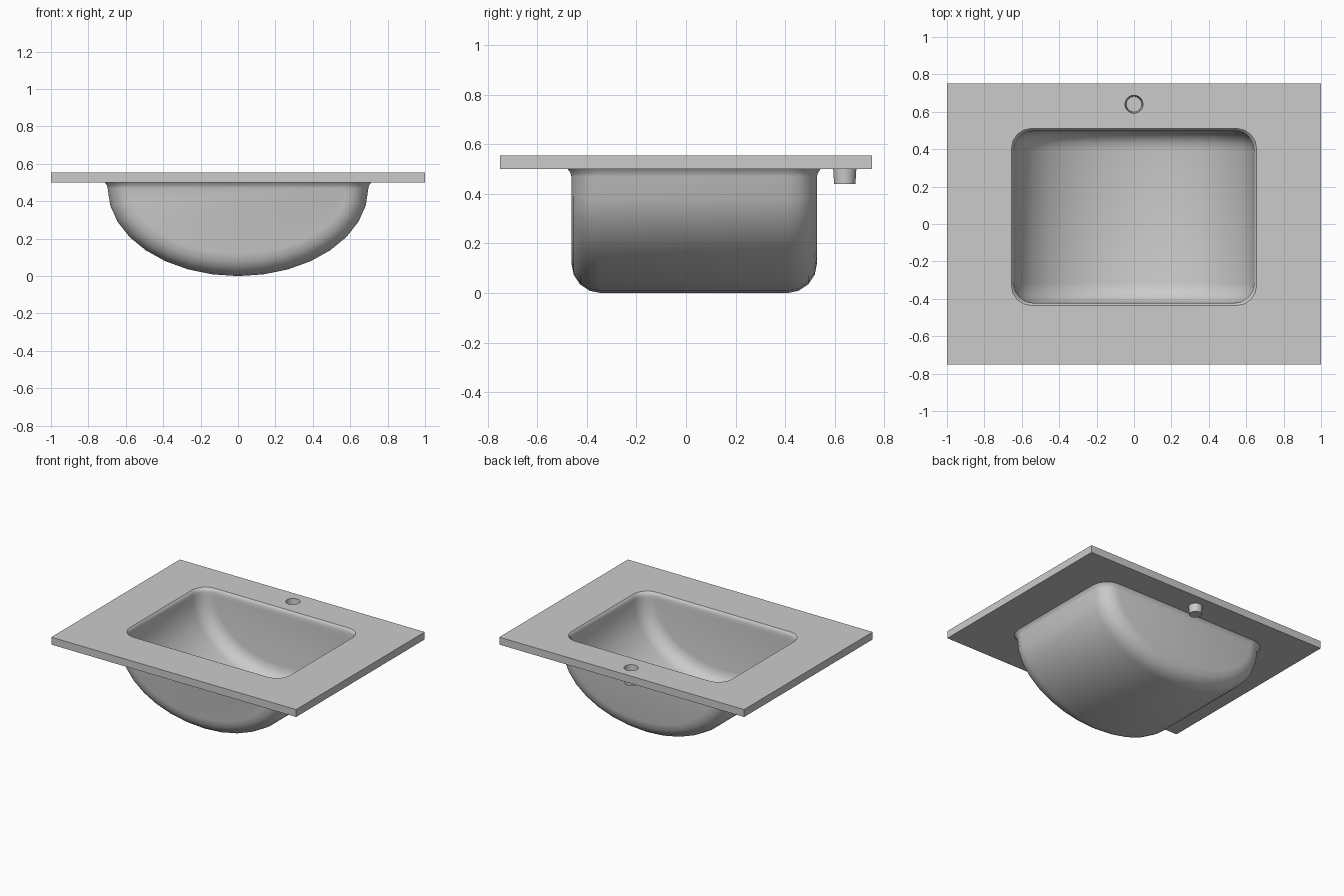
import bpy, bmesh, math

if "Cube" in bpy.data.objects:
    bpy.data.objects.remove(bpy.data.objects["Cube"])


def make_object(name, bm):
    bmesh.ops.recalc_face_normals(bm, faces=bm.faces)
    mesh = bpy.data.meshes.new(name)
    bm.to_mesh(mesh)
    bm.free()
    obj = bpy.data.objects.new(name, mesh)
    bpy.context.collection.objects.link(obj)
    return obj


def basin_solid(name, a, b, zc, y0, y1, r, collar, arc=16, seg=4):
    """Half-elliptic trough along y with rounded ends; collar = (z, flare) loops."""
    bm = bmesh.new()
    angles = [math.pi / 2 * i / seg for i in range(seg + 1)]
    stations = [(y0 + r * (1 - math.sin(t)), r * (1 - math.cos(t))) for t in reversed(angles)]
    stations += [(y1 - r * (1 - math.sin(t)), r * (1 - math.cos(t))) for t in angles]
    # order each end from the flat cap inwards
    stations = sorted(stations, key=lambda s: s[0])
    rings = []
    for y, d in stations:
        ring = []
        for i in range(arc + 1):
            t = math.pi * (i / arc - 0.5)
            ring.append(bm.verts.new(((a - d) * math.sin(t), y, zc - (b - d) * math.cos(t))))
        rings.append(ring)
    for p, q in zip(rings, rings[1:]):
        for i in range(arc):
            bm.faces.new((p[i], p[i + 1], q[i + 1], q[i]))
    bm.faces.new(rings[0])
    bm.faces.new(rings[-1])

    # collar that flares out around the rim
    rim = [g[-1] for g in rings] + [g[0] for g in reversed(rings)]
    base = [v.co.copy() for v in rim]
    cy, half = (y0 + y1) / 2, (y1 - y0) / 2
    n = len(rim)
    for z, f in collar:
        loop = [bm.verts.new((c.x * (1 + f / a), cy + (c.y - cy) * (1 + f / half), z)) for c in base]
        for i in range(n):
            j = (i + 1) % n
            bm.faces.new((rim[i], rim[j], loop[j], loop[i]))
        rim = loop
    bm.faces.new(rim)
    return make_object(name, bm)


def cone(name, r_low, r_high, z0, z1, y):
    bm = bmesh.new()
    bmesh.ops.create_cone(bm, cap_ends=True, segments=32, radius1=r_low, radius2=r_high, depth=z1 - z0)
    bmesh.ops.translate(bm, verts=bm.verts, vec=(0, y, (z0 + z1) / 2))
    return make_object(name, bm)


# Countertop slab
bm = bmesh.new()
bmesh.ops.create_cube(bm, size=1)
bmesh.ops.scale(bm, verts=bm.verts, vec=(2, 1.5, 0.055))
bmesh.ops.translate(bm, verts=bm.verts, vec=(0, 0, 0.5275))
sink = make_object("sink_basin", bm)

# Bowl body, tap socket, and the hollows cut from them
outer = basin_solid("bowl_outer", 0.697, 0.47, 0.47, -0.462, 0.528, 0.12,
                    [(0.485, 0.004), (0.5, 0.015), (0.525, 0.015)])
socket = cone("tap_socket", 0.043, 0.048, 0.44, 0.52, 0.64)
inner = basin_solid("bowl_hollow", 0.642, 0.475, 0.505, -0.422, 0.497, 0.105,
                    [(0.53, 0.001), (0.545, 0.005), (0.555, 0.014), (0.58, 0.014)])
tap_hole = cone("tap_hollow", 0.041, 0.049, 0.443, 0.57, 0.64)

bpy.context.view_layer.objects.active = sink
for part, op in ((outer, 'UNION'), (socket, 'UNION'), (inner, 'DIFFERENCE'), (tap_hole, 'DIFFERENCE')):
    mod = sink.modifiers.new(part.name, 'BOOLEAN')
    mod.operation = op
    mod.solver = 'EXACT'
    mod.object = part
    bpy.ops.object.modifier_apply(modifier=mod.name)
    bpy.data.objects.remove(part)

# Smooth bowl, crisp slab edges
bpy.ops.object.select_all(action='DESELECT')
sink.select_set(True)
bpy.ops.object.shade_smooth_by_angle(angle=math.radians(32))
